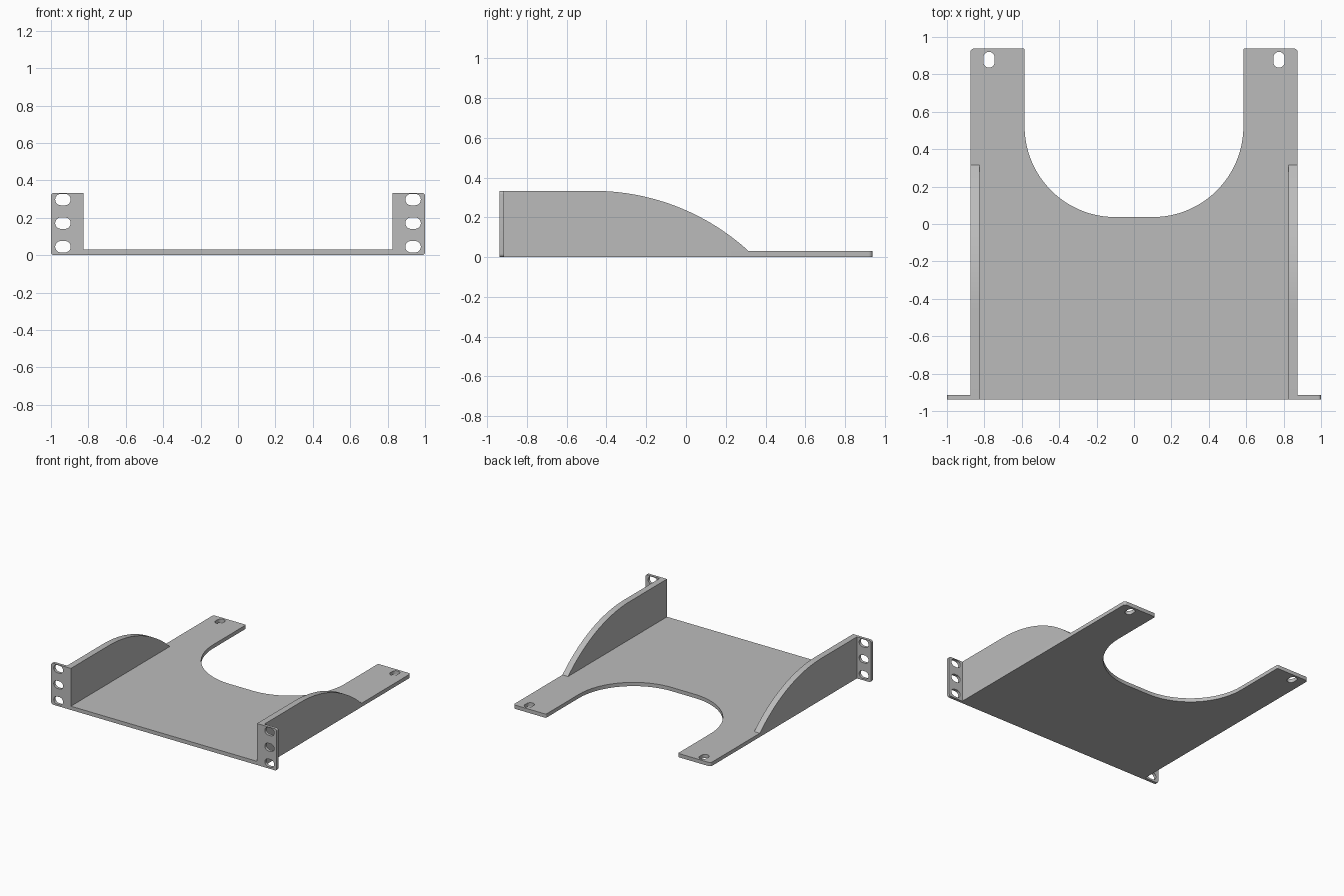
import bpy
import bmesh
from math import sin, cos, pi, radians, asin
from mathutils import Matrix, Vector

cube = bpy.data.objects.get("Cube")
if cube:
    bpy.data.objects.remove(cube, do_unlink=True)

# Single bare-metal grey
GREY = (0.5, 0.5, 0.5, 1.0)
metal = bpy.data.materials.new("grey metal")
metal.use_nodes = True
metal.diffuse_color = GREY
metal.node_tree.nodes["Principled BSDF"].inputs["Base Color"].default_value = GREY

# Shared dimensions
HALF_W, FRONT, BACK = 0.875, -0.938, 0.938
BASE_T, TOP, WALL_T, EAR_T = 0.03, 0.333, 0.05, 0.023


def arc(cx, cy, r, start, end, steps):
    """Points on a circle, angles in degrees."""
    angles = [radians(start + (end - start) * i / steps) for i in range(steps + 1)]
    return [(cx + r * cos(a), cy + r * sin(a)) for a in angles]


def slot(cx, cy, length, width, upright=False):
    """Rounded slot outline."""
    r, d = width / 2, (length - width) / 2
    pts = arc(d, 0, r, -90, 90, 12) + arc(-d, 0, r, 90, 270, 12)
    return [(cx - y, cy + x) if upright else (cx + x, cy + y) for x, y in pts]


def plate(name, loops, low, high, u, v, n):
    """Fill the outlines (holes included) in the u, v plane; extrude from low to high along n."""
    curve = bpy.data.curves.new(name + " outline", "CURVE")
    curve.dimensions = "2D"
    curve.fill_mode = "BOTH"
    curve.extrude = (high - low) / 2
    for pts in loops:
        spline = curve.splines.new("POLY")
        spline.points.add(len(pts) - 1)
        for p, (a, b) in zip(spline.points, pts):
            p.co = (a, b, 0, 1)
        spline.use_cyclic_u = True
    source = bpy.data.objects.new(name + " outline", curve)
    mesh = bpy.data.meshes.new_from_object(source)
    bpy.data.objects.remove(source, do_unlink=True)
    bpy.data.curves.remove(curve)

    frame = Matrix((u, v, n)).transposed().to_4x4()
    frame.translation = Vector(n) * (low + high) / 2
    bm = bmesh.new()
    bm.from_mesh(mesh)
    bm.transform(frame)
    bmesh.ops.remove_doubles(bm, verts=bm.verts, dist=0.0001)
    bmesh.ops.recalc_face_normals(bm, faces=bm.faces)
    bm.to_mesh(mesh)
    bm.free()
    mesh.name = name
    mesh.materials.clear()
    mesh.materials.append(metal)
    obj = bpy.data.objects.new(name, mesh)
    bpy.context.collection.objects.link(obj)
    bpy.ops.object.select_all(action="DESELECT")
    obj.select_set(True)
    bpy.context.view_layer.objects.active = obj
    bpy.ops.object.shade_smooth_by_angle(angle=radians(30))
    return obj


X, Y, Z = (1, 0, 0), (0, 1, 0), (0, 0, 1)

# Base tray: two rear arms around a U-shaped opening
INNER, R_U, U_BOTTOM, R_OUT, R_IN = 0.585, 0.485, 0.037, 0.02, 0.008
half = [(HALF_W, FRONT)]
half += arc(HALF_W - R_OUT, BACK - R_OUT, R_OUT, 0, 90, 6)
half += arc(INNER + R_IN, BACK - R_IN, R_IN, 90, 180, 4)
half += arc(INNER - R_U, U_BOTTOM + R_U, R_U, 0, -90, 32)
outline = half + [(-x, y) for x, y in reversed(half)]
arm_slots = [slot(s * 0.775, 0.878, 0.085, 0.06, upright=True) for s in (-1, 1)]
plate("base_tray", [outline] + arm_slots, 0, BASE_T, X, Y, Z)

# Side wall profile: level top, then an arc sweeping down to the tray
ARC_Y, END_Y = -0.465, 0.315
run, drop = END_Y - ARC_Y, TOP - BASE_T
radius = (run ** 2 + drop ** 2) / (2 * drop)
sweep = asin(run / radius) * 180 / pi
wall = [(END_Y, BASE_T), (FRONT, BASE_T), (FRONT, TOP)]
wall += arc(ARC_Y, TOP - radius, radius, 90, 90 - sweep, 32)[:-1]

# Ear profile: rounded outer corners and three slots
R_EAR = 0.016
ear = [(HALF_W, 0)]
ear += arc(1 - R_EAR, R_EAR, R_EAR, -90, 0, 6)
ear += arc(1 - R_EAR, TOP - R_EAR, R_EAR, 0, 90, 6)
ear += [(HALF_W, TOP)]
ear_loops = [ear] + [slot(0.936, z, 0.083, 0.061) for z in (0.045, 0.171, 0.297)]

for side, s in (("left", 1), ("right", -1)):
    plate(side + "_wall", [wall], HALF_W - WALL_T, HALF_W, Y, Z, (s, 0, 0))
    mirrored = [[(s * x, z) for x, z in loop] for loop in ear_loops]
    plate(side + "_ear", mirrored, FRONT, FRONT + EAR_T, X, Z, Y)
